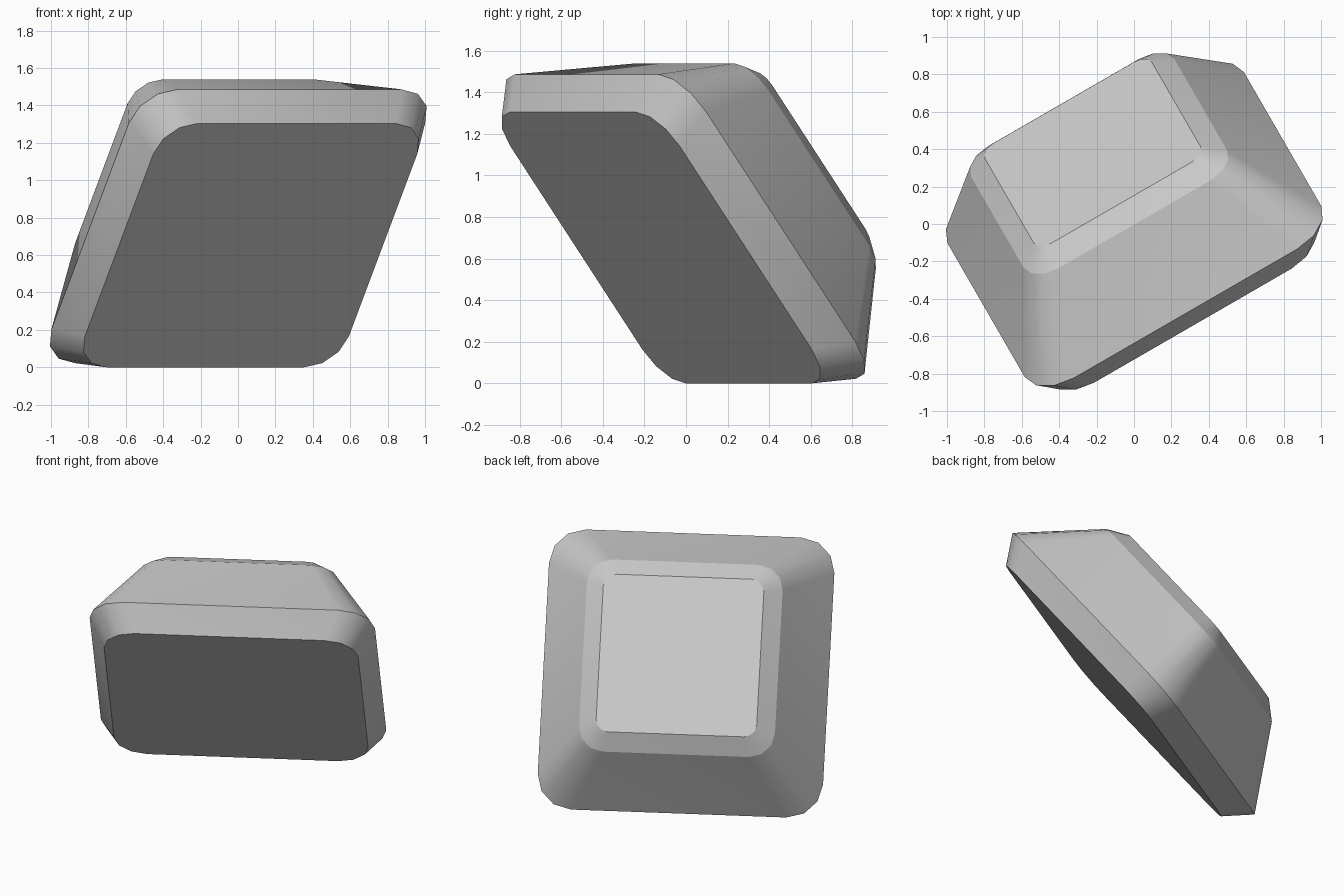
import bpy
import bmesh
import math
from mathutils import Matrix, Vector

if "Cube" in bpy.data.objects:
    bpy.data.objects.remove(bpy.data.objects["Cube"])

GREY = (0.6, 0.6, 0.6, 1)
grey = bpy.data.materials.new("plain grey")
grey.use_nodes = True
grey.diffuse_color = GREY
grey.node_tree.nodes["Principled BSDF"].inputs["Base Color"].default_value = GREY


def rounded_square(half, radius, height, steps=3):
    """Outline of a square with rounded corners, anticlockwise."""
    points = []
    for corner in range(4):
        middle = math.pi / 4 + corner * math.pi / 2
        reach = (half - radius) * math.sqrt(2)
        for i in range(steps + 1):
            a = corner * math.pi / 2 + i * math.pi / 2 / steps
            points.append((reach * math.cos(middle) + radius * math.cos(a),
                           reach * math.sin(middle) + radius * math.sin(a), height))
    return points


# Levels of the stone from base to top: half width, corner radius, height
levels = [(0.815, 0.205, 0.28), (0.915, 0.225, 0.45),
          (0.628, 0.16, 0.921), (0.515, 0.08, 1.005)]

bm = bmesh.new()
rings = [[bm.verts.new(p) for p in rounded_square(*level)] for level in levels]
count = len(rings[0])
bm.faces.new(rings[0][::-1])
bm.faces.new(rings[-1])
for low, high in zip(rings, rings[1:]):
    for i in range(count):
        j = (i + 1) % count
        bm.faces.new((low[i], low[j], high[j], high[i]))

# Smooth corners, crisp edges around each level
for face in bm.faces:
    face.smooth = True
for ring in rings:
    for i in range(count):
        bm.edges.get((ring[i], ring[(i + 1) % count])).smooth = False
bmesh.ops.recalc_face_normals(bm, faces=bm.faces)

# Lean the stone onto one edge of its base, then turn it
turn = math.radians(30)
side = Vector((-math.cos(turn), -math.sin(turn), 0))
up = Vector((0.6 * math.sin(turn), -0.6 * math.cos(turn), 0.8))
axis = side.cross(up)
tilt = Matrix((side, up, axis)).transposed().to_4x4()
bm.transform(tilt @ Matrix.Translation((0, 0.605, 0)))

mesh = bpy.data.meshes.new("square_cut_stone")
bm.to_mesh(mesh)
bm.free()
mesh.materials.append(grey)
stone = bpy.data.objects.new("square_cut_stone", mesh)
bpy.context.collection.objects.link(stone)
